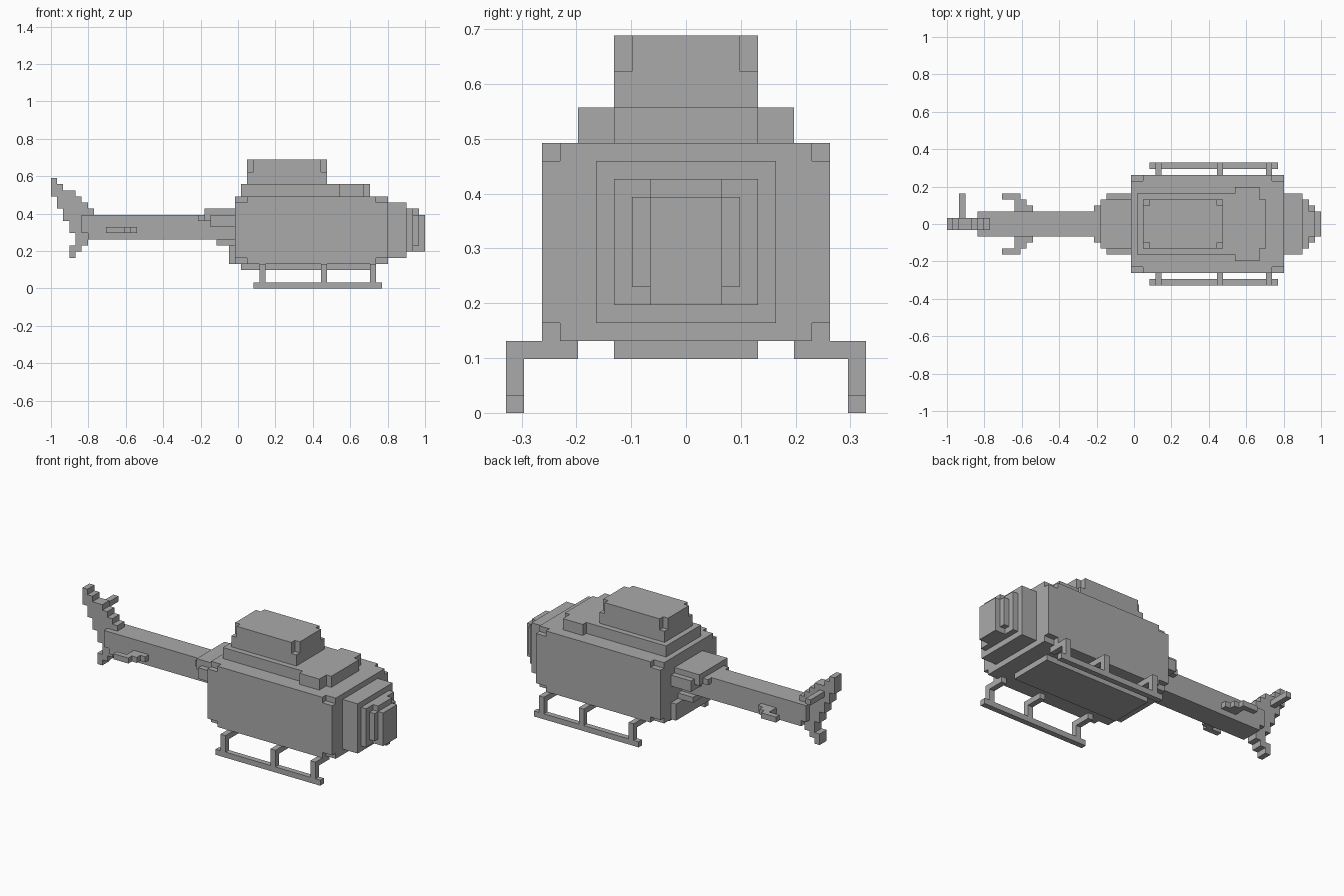
import bpy
import bmesh
import math

cube = bpy.data.objects.get("Cube")
if cube:
    bpy.data.objects.remove(cube, do_unlink=True)

LENGTH = 61               # blocks from tail tip to nose
UNIT = 2 / LENGTH         # size of one block

grey = bpy.data.materials.new("plain_grey")
grey.use_nodes = True
colour = (0.4, 0.4, 0.4, 1)
grey.diffuse_color = colour
grey.node_tree.nodes["Principled BSDF"].inputs["Base Color"].default_value = colour


def block(x0, x1, y0, y1, z0, z1):
    """Cells of a box, counted in blocks from the tail, centre plane and ground."""
    return {(x, y, z) for x in range(x0, x1)
            for y in range(y0, y1) for z in range(z0, z1)}


def centred(x0, x1, half, z0, z1):
    return block(x0, x1, -half, half, z0, z1)


def mirrored(cells):
    return cells | {(x, -y - 1, z) for x, y, z in cells}


def build(name, cells):
    """Skin the outside of a set of cells and merge its flat faces."""
    bm = bmesh.new()
    corners = {}

    def corner(p):
        if p not in corners:
            x, y, z = p
            corners[p] = bm.verts.new(((x - LENGTH / 2) * UNIT, y * UNIT, z * UNIT))
        return corners[p]

    for cell in sorted(cells):
        for axis in range(3):
            u, v = (axis + 1) % 3, (axis + 2) % 3
            for side in (0, 1):
                beside = list(cell)
                beside[axis] += 2 * side - 1
                if tuple(beside) in cells:
                    continue
                ring = []
                for du, dv in ((0, 0), (1, 0), (1, 1), (0, 1)):
                    p = list(cell)
                    p[axis] += side
                    p[u] += du
                    p[v] += dv
                    ring.append(corner(tuple(p)))
                bm.faces.new(ring if side else ring[::-1])
    bmesh.ops.dissolve_limit(bm, angle_limit=math.radians(1),
                             verts=bm.verts[:], edges=bm.edges[:])
    mesh = bpy.data.meshes.new(name)
    bm.to_mesh(mesh)
    bm.free()
    mesh.materials.append(grey)
    obj = bpy.data.objects.new(name, mesh)
    bpy.context.collection.objects.link(obj)
    return obj


# Cabin with notched corners, and the belly panel beneath it
cabin = centred(30, 55, 8, 4, 15)
for start in (30, 53):
    for level in (4, 14):
        cabin -= mirrored(block(start, start + 2, 7, 8, level, level + 1))
cabin |= centred(31, 52, 4, 3, 4)
build("cabin", cabin)

# Stepped nose
nose = centred(55, 58, 5, 5, 14)
nose |= centred(58, 59, 4, 6, 13)
nose |= centred(59, 60, 3, 7, 12) | centred(59, 60, 2, 6, 13)
nose |= centred(60, 61, 2, 6, 12)
build("nose", nose)

# Roof deck and the engine housing on top, with notched upper corners
roof = centred(31, 47, 5, 15, 17) | centred(47, 51, 6, 15, 17)
roof |= centred(51, 52, 4, 15, 17)
build("roof_deck", roof)
housing = centred(32, 45, 4, 17, 21)
for start in (32, 44):
    housing -= mirrored(block(start, start + 1, 3, 4, 19, 21))
build("engine_housing", housing)

# Tail boom with its flared root
boom = centred(5, 30, 2, 9, 12) | centred(6, 30, 2, 8, 9)
boom |= centred(25, 30, 4, 12, 13)
for step in range(3):
    boom |= centred(24 + step, 30, 3 + step, 11, 12)
boom |= centred(26, 30, 5, 10, 11)
boom |= centred(27, 30, 3, 7, 8) | centred(29, 30, 5, 4, 7)
build("tail_boom", boom)

# Swept tail fin: one column per block, as bottom and top heights
fin = set()
columns = ((15, 18), (13, 17), (11, 16), (9, 16), (6, 15), (7, 14), (8, 13))
for x, (low, high) in enumerate(columns):
    fin |= centred(x, x + 1, 1, low, high)
fin |= centred(3, 4, 1, 5, 7)
build("tail_fin", fin)
build("tail_rotor_shaft", block(2, 3, 1, 5, 14, 15))

# Stabilisers, skids and struts, one per side
stabiliser = block(11, 14, 2, 3, 9, 10) | block(11, 13, 3, 4, 9, 10)
stabiliser |= block(9, 12, 4, 5, 9, 10)
skid = block(33, 54, 9, 10, 0, 1)
for x in (34, 44, 52):
    skid |= block(x, x + 1, 9, 10, 1, 4) | block(x, x + 1, 6, 9, 3, 4)
for name, part in (("stabiliser", stabiliser), ("landing_skid", skid)):
    build("left_" + name, {(x, -y - 1, z) for x, y, z in part})
    build("right_" + name, part)
